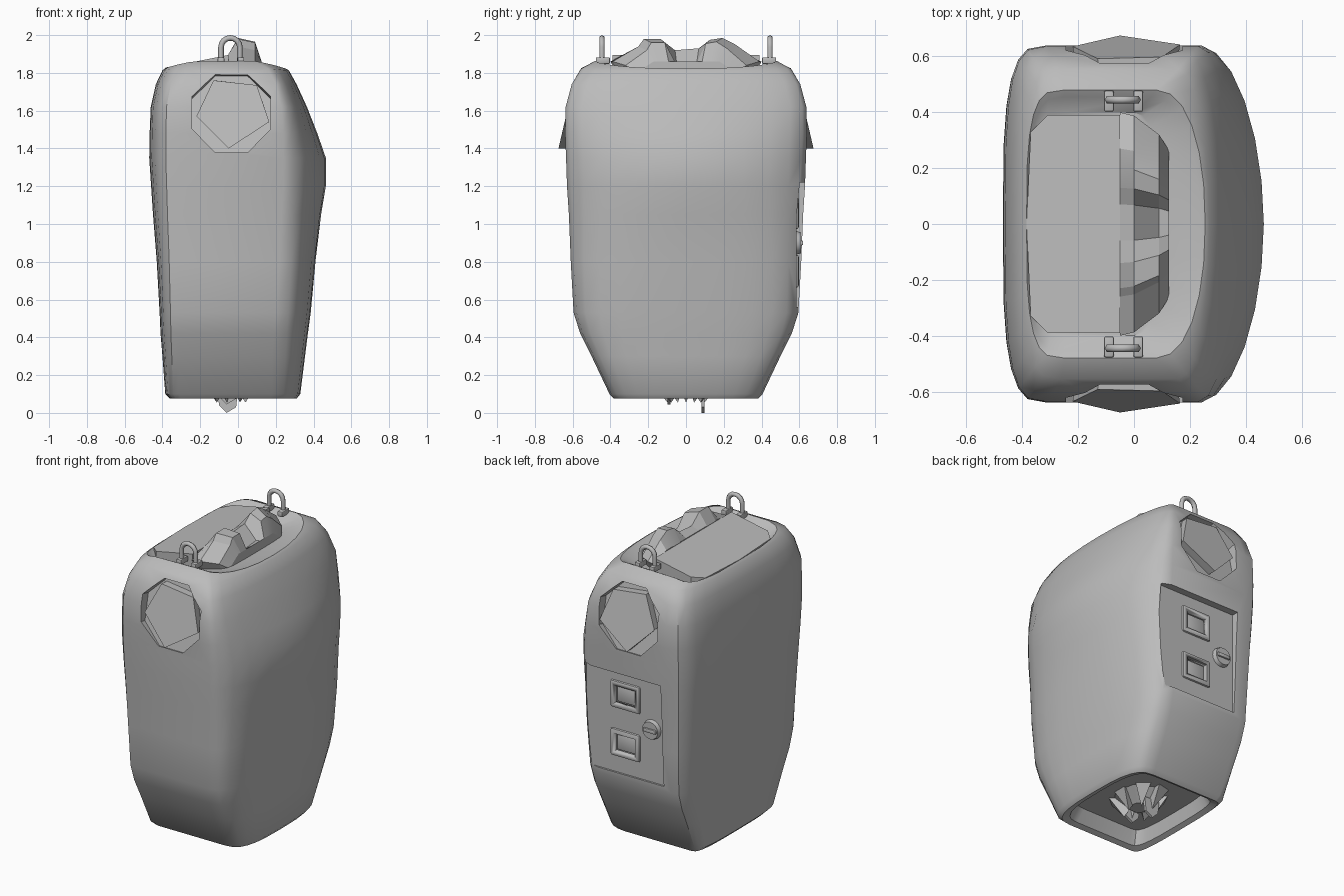
import bpy, bmesh, math
from mathutils import Vector, Matrix

cube = bpy.data.objects.get("Cube")
if cube:
    bpy.data.objects.remove(cube)

grey = bpy.data.materials.new("plain grey")
grey.use_nodes = True
colour = (0.5, 0.5, 0.5, 1)
grey.diffuse_color = colour
grey.node_tree.nodes["Principled BSDF"].inputs["Base Color"].default_value = colour


def finish(name, bm, angle=30):
    bmesh.ops.recalc_face_normals(bm, faces=bm.faces)
    mesh = bpy.data.meshes.new(name)
    bm.to_mesh(mesh)
    bm.free()
    mesh.materials.append(grey)
    obj = bpy.data.objects.new(name, mesh)
    bpy.context.collection.objects.link(obj)
    smooth(obj, angle)
    return obj


def smooth(obj, angle):
    bpy.ops.object.select_all(action='DESELECT')
    obj.select_set(True)
    bpy.context.view_layer.objects.active = obj
    bpy.ops.object.shade_smooth_by_angle(angle=math.radians(angle))


def loft(name, rings, angle=30):
    """Closed solid through rings of equal point count."""
    bm = bmesh.new()
    loops = [[bm.verts.new(p) for p in ring] for ring in rings]
    n = len(loops[0])
    for a, b in zip(loops, loops[1:]):
        for i in range(n):
            j = (i + 1) % n
            bm.faces.new((a[i], a[j], b[j], b[i]))
    bm.faces.new(loops[0])
    bm.faces.new(loops[-1])
    return finish(name, bm, angle)


def box(name, centre, size, bevel=0.0):
    bm = bmesh.new()
    bmesh.ops.create_cube(bm, size=1, matrix=Matrix.LocRotScale(Vector(centre), None, Vector(size)))
    if bevel:
        bmesh.ops.bevel(bm, geom=bm.edges[:], offset=bevel, segments=2, affect='EDGES', profile=0.5)
    return finish(name, bm)


def cut(target, cutter):
    cutter.hide_render = True
    mod = target.modifiers.new("cut", 'BOOLEAN')
    mod.operation = 'DIFFERENCE'
    mod.solver = 'EXACT'
    mod.object = cutter
    bpy.context.view_layer.objects.active = target
    bpy.ops.object.modifier_apply(modifier=mod.name)
    bpy.data.objects.remove(cutter)


def section(z, xl, xr, yh, fl, fr, power, crown=0.0):
    """Flat front and back, rounded flank on each side."""
    def flank(edge, reach, n, angles):
        for a in angles:
            c, s = math.cos(math.radians(a)), math.sin(math.radians(a))
            yield (edge + (reach - edge) * abs(c) ** (2 / n),
                   yh * math.copysign(abs(s) ** (2 / n), s))
    steps = range(-90, 91, 15)
    pts = list(flank(fr, xr, power, steps)) + list(flank(fl, xl, 3.4, reversed(steps)))
    return [(x, y, z - crown * (x + 0.07) ** 2) for x, y in pts]


# Body shell: sunken base, bulging right flank, sunken top
body = loft("body", [
    section(0.17, -0.31, 0.24, 0.31, -0.24, 0.12, 3),
    section(0.09, -0.33, 0.27, 0.35, -0.26, 0.14, 3),
    section(0.075, -0.36, 0.31, 0.38, -0.3, 0.17, 3),
    section(0.10, -0.385, 0.33, 0.405, -0.31, 0.18, 3),
    section(0.30, -0.40, 0.355, 0.50, -0.31, 0.18, 3),
    section(0.42, -0.41, 0.37, 0.56, -0.31, 0.19, 2.8),
    section(0.53, -0.415, 0.385, 0.595, -0.31, 0.2, 2.6),
    section(0.80, -0.43, 0.41, 0.61, -0.31, 0.22, 2.4),
    section(1.05, -0.45, 0.44, 0.62, -0.31, 0.23, 2.1),
    section(1.20, -0.46, 0.465, 0.63, -0.31, 0.24, 1.9),
    section(1.35, -0.47, 0.465, 0.635, -0.31, 0.24, 1.9),
    section(1.48, -0.468, 0.42, 0.64, -0.31, 0.24, 1.9),
    section(1.62, -0.462, 0.365, 0.637, -0.31, 0.23, 2),
    section(1.74, -0.435, 0.31, 0.605, -0.29, 0.2, 2),
    section(1.83, -0.40, 0.27, 0.555, -0.26, 0.16, 2, 0.15),
    section(1.875, -0.385, 0.255, 0.48, -0.25, 0.08, 2.2, 0.5),
    section(1.86, -0.375, 0.235, 0.455, -0.25, 0.06, 2.2, 0.5),
    section(1.80, -0.35, 0.11, 0.40, -0.25, 0.0, 2.2),
], 35)

# Angled pockets high on both ends
for side in (-1, 1):
    bm = bmesh.new()
    bmesh.ops.create_cone(
        bm, cap_ends=True, segments=8, radius1=0.225, radius2=0.225, depth=0.2,
        matrix=Matrix.Translation((-0.035, side * 0.68, 1.60))
        @ Matrix.Rotation(side * math.radians(-78), 4, 'X')
        @ Matrix.Rotation(math.radians(22.5), 4, 'Z'))
    cut(body, finish("pocket_cutter", bm))

# Recess for the rear control panel
cut(body, box("panel_cutter", (0.02, 0.69, 0.89), (0.56, 0.21, 0.66)))
for z in (1.06, 0.75):
    cut(body, box("button_cutter", (0.02, 0.58, z), (0.19, 0.06, 0.15), 0.015))
smooth(body, 35)

# Rear controls
for label, z in (("upper", 1.06), ("lower", 0.75)):
    frame = box(label + "_button_frame", (0.02, 0.582, z), (0.21, 0.03, 0.175), 0.012)
    cut(frame, box("frame_cutter", (0.02, 0.60, z), (0.15, 0.08, 0.115)))
    box(label + "_button", (0.02, 0.562, z), (0.14, 0.03, 0.105), 0.01)
bm = bmesh.new()
bmesh.ops.create_cone(bm, cap_ends=True, segments=16, radius1=0.065, radius2=0.055, depth=0.035,
                      matrix=Matrix.Translation((-0.17, 0.592, 0.90)) @ Matrix.Rotation(-math.pi / 2, 4, 'X'))
finish("panel_knob", bm)
box("knob_grip", (-0.17, 0.61, 0.90), (0.09, 0.02, 0.025), 0.005)

# Five-sided plates tilted out of the pockets
outline = [(-0.05, 1.40), (0.165, 1.54), (0.10, 1.735), (-0.13, 1.76), (-0.22, 1.57)]
for label, side in (("front", -1), ("back", 1)):
    rings = [[(x * s - 0.03 * (1 - s), side * (0.675 - (z - 1.40) * 0.23 - d), z) for x, z in outline]
             for d, s in ((0, 1), (0.04, 0.97), (0.1, 0.9))]
    loft(label + "_plate", rings, 15)

# Sloping lid with clipped left corners
lid = [(-0.05, -0.39), (-0.05, 0.39), (-0.31, 0.39), (-0.37, 0.33), (-0.385, 0.0), (-0.37, -0.33), (-0.31, -0.39)]
loft("lid", [[(x, y, 1.78) for x, y in lid],
             [(x, y, 1.905 + 0.2 * x) for x, y in lid]], 15)

# Broken ridge beside the lid
ridge = [(-0.40, 1.86), (-0.26, 1.94), (-0.23, 1.98), (-0.14, 1.98), (-0.06, 1.92),
         (0.07, 1.93), (0.13, 1.975), (0.20, 1.985), (0.27, 1.95), (0.40, 1.86)]
spine = [(y, z) for y, z in ridge] + [(0.36, 1.79), (-0.36, 1.79)]
loft("ridge", [
    [(-0.05, y, min(z, 1.90)) for y, z in spine],
    [(0.0, y * 0.97, z) for y, z in spine],
    [(0.09, y * 0.8, z - (0.02 if abs(y) > 0.1 else 0.08)) for y, z in spine],
    [(0.125, y * 0.66, min(z - 0.06, 1.86)) for y, z in spine],
], 15)

# Carrying loops and their feet
for label, side in (("front", -1), ("back", 1)):
    curve = bpy.data.curves.new(label + "_loop", 'CURVE')
    curve.dimensions = '3D'
    curve.bevel_depth = 0.015
    curve.bevel_resolution = 1
    curve.use_fill_caps = True
    path = [(-0.09, 1.85)] + [(-0.04 - 0.05 * math.cos(a), 1.935 + 0.05 * math.sin(a))
                              for a in [math.pi * i / 8 for i in range(9)]] + [(0.01, 1.85)]
    spline = curve.splines.new('POLY')
    spline.points.add(len(path) - 1)
    for point, (x, z) in zip(spline.points, path):
        point.co = (x, side * 0.445, z, 1)
    curve.materials.append(grey)
    bpy.context.collection.objects.link(bpy.data.objects.new(label + "_loop", curve))
    for foot, x in (("left", 0.015), ("right", -0.09)):
        box(f"{label}_{foot}_foot", (x, side * 0.44, 1.865), (0.035, 0.075, 0.035), 0.006)

# Jagged hub and hanging hooks inside the base
bm = bmesh.new()
bmesh.ops.create_cone(bm, cap_ends=True, segments=7, radius1=0.06, radius2=0.17, depth=0.08,
                      matrix=Matrix.Translation((-0.04, 0, 0.14)))
finish("base_hub", bm, 15)
for i in range(7):
    a = math.tau * i / 7
    tip = Vector((-0.04 + 0.08 * math.cos(a), 0.1 * math.sin(a), 0.055))
    root = Vector((-0.04 + 0.15 * math.cos(a), 0.19 * math.sin(a), 0.17))
    side = Vector((-math.sin(a), math.cos(a), 0)) * 0.045
    bm = bmesh.new()
    v = [bm.verts.new(p) for p in (tip, root + side, root - side, Vector((-0.04, 0, 0.17)))]
    bmesh.ops.convex_hull(bm, input=v)
    finish(f"base_spike_{i + 1}", bm, 15)
for label, y, low in (("rear", 0.09, 0.0), ("front", -0.09, 0.045)):
    hook = [(-0.11, 0.12), (-0.1, low + 0.04), (-0.06, low), (-0.01, low + 0.03), (0.0, 0.12)]
    loft(label + "_base_hook", [[(x, y + d, z) for x, z in hook] for d in (-0.008, 0.008)], 15)
